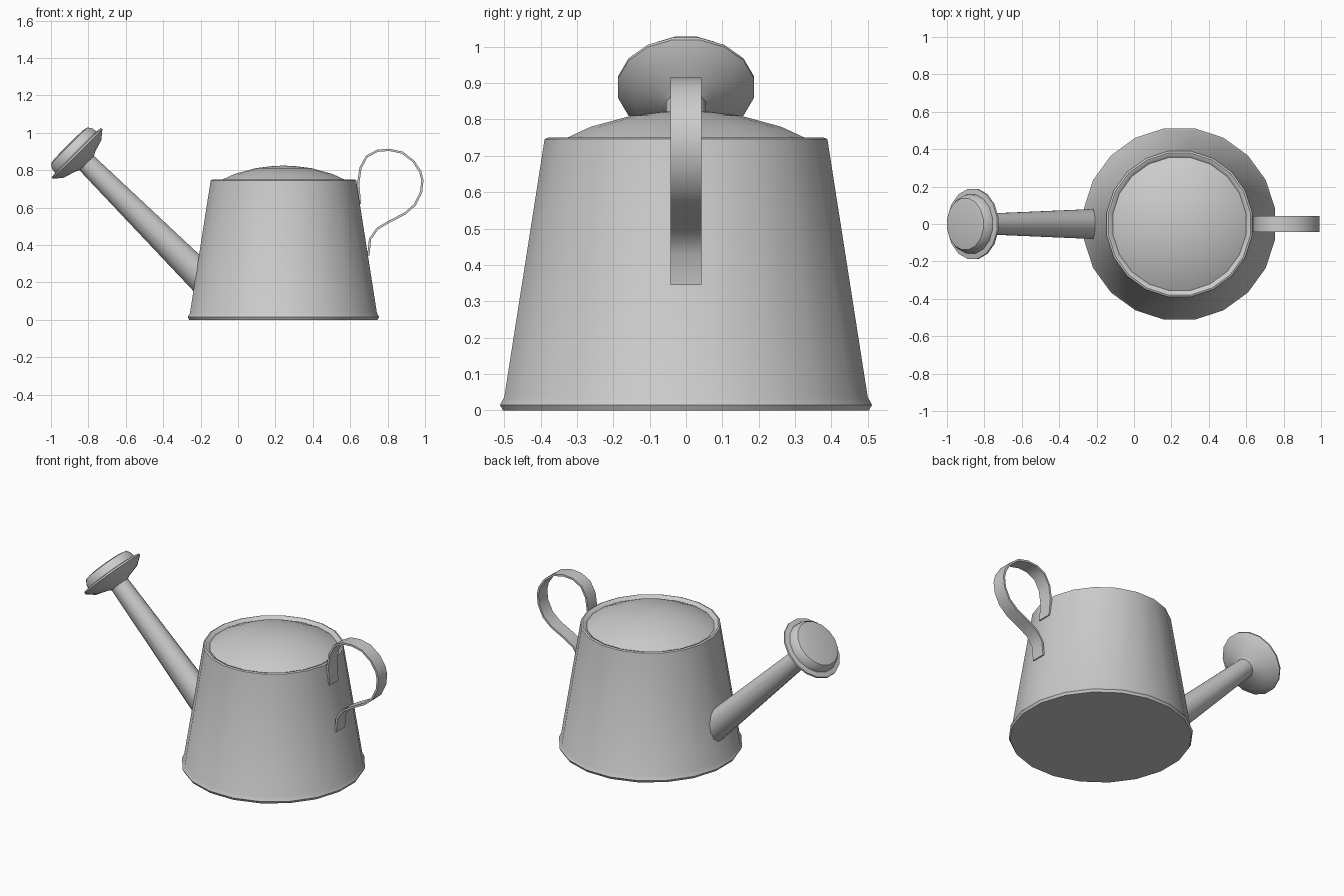
import bpy, bmesh
from math import sin, cos, pi, hypot, radians
from mathutils import Vector, Matrix

if "Cube" in bpy.data.objects:
    bpy.data.objects.remove(bpy.data.objects["Cube"])

BODY_X = 0.243


def finish(name, bm, angle=40):
    bmesh.ops.recalc_face_normals(bm, faces=bm.faces)
    mesh = bpy.data.meshes.new(name)
    bm.to_mesh(mesh)
    bm.free()
    obj = bpy.data.objects.new(name, mesh)
    bpy.context.collection.objects.link(obj)
    bpy.ops.object.select_all(action='DESELECT')
    obj.select_set(True)
    bpy.context.view_layer.objects.active = obj
    bpy.ops.object.shade_smooth_by_angle(angle=radians(angle))
    return obj


def lathe(profile, sides, matrix):
    """Revolve (radius, height) points about local z; radius 0 closes to a point."""
    bm = bmesh.new()
    rings = []
    for r, h in profile:
        count = sides if r > 0 else 1
        rings.append([bm.verts.new(matrix @ Vector((
            r * cos(2 * pi * (i + 0.5) / sides),
            r * sin(2 * pi * (i + 0.5) / sides), h))) for i in range(count)])
    for a, b in zip(rings, rings[1:]):
        for i in range(sides):
            j = (i + 1) % sides
            quad = [a[i % len(a)], a[j % len(a)], b[j % len(b)], b[i % len(b)]]
            bm.faces.new(list(dict.fromkeys(quad)))
    return bm, rings


# Tapered body with foot bead, rolled top rim and domed lid
body_profile = [(0, 0), (0.510, 0), (0.518, 0.015), (0.506, 0.037),
                (0.396, 0.732), (0.394, 0.746), (0.384, 0.750), (0.372, 0.746),
                (0.360, 0.735), (0.335, 0.748), (0.265, 0.780),
                (0.150, 0.811), (0.070, 0.821), (0, 0.825)]
bm, _ = lathe(body_profile, 20, Matrix.Translation((BODY_X, 0, 0)))
finish("body", bm)

# Spout axis frame: local z runs up and outwards at 45 degrees
direction = Vector((-1, 0, 1)).normalized()
neck = Vector((-0.808, 0, 0.837))
frame = Matrix.Translation(neck) @ direction.to_track_quat('Z', 'Y').to_matrix().to_4x4()

# Spout, its lower ring pushed along the axis until it meets the body wall
bm, rings = lathe([(0.056, 0.01), (0.083, -0.72)], 12, frame)
for v in rings[1]:
    for _ in range(400):
        wall = 0.50 - 0.11 * (v.co.z - 0.035) / 0.70
        if hypot(v.co.x - BODY_X, v.co.y) < wall - 0.004:
            break
        v.co -= direction * 0.001
finish("spout", bm)

# Sprinkler rose: shallow cone, flared flange and raised face
rose_profile = [(0.054, 0), (0.075, 0.012), (0.145, 0.033), (0.191, 0.070),
                (0.190, 0.080), (0.160, 0.084), (0.156, 0.110),
                (0.140, 0.134), (0.110, 0.140), (0, 0.142)]
bm, _ = lathe(rose_profile, 16, frame)
finish("rose", bm)

# Strap handle: flat strip swept along a looped side path
path = [(0.652, 0.62), (0.643, 0.73), (0.655, 0.812), (0.688, 0.873),
        (0.745, 0.904), (0.810, 0.909), (0.878, 0.894), (0.938, 0.848),
        (0.975, 0.792), (0.986, 0.745), (0.979, 0.682), (0.946, 0.615),
        (0.892, 0.568), (0.810, 0.526), (0.745, 0.487), (0.706, 0.432),
        (0.697, 0.345)]
HALF_W, HALF_T = 0.043, 0.006
bm = bmesh.new()
sections = []
for i, (x, z) in enumerate(path):
    x0, z0 = path[max(i - 1, 0)]
    x1, z1 = path[min(i + 1, len(path) - 1)]
    length = hypot(x1 - x0, z1 - z0)
    nx, nz = -(z1 - z0) / length * HALF_T, (x1 - x0) / length * HALF_T
    sections.append([bm.verts.new((x + s * nx, w * HALF_W, z + s * nz))
                     for s, w in ((1, -1), (1, 1), (-1, 1), (-1, -1))])
for a, b in zip(sections, sections[1:]):
    for k in range(4):
        m = (k + 1) % 4
        bm.faces.new((a[k], a[m], b[m], b[k]))
bm.faces.new(sections[0])
bm.faces.new(sections[-1])
finish("handle", bm)
